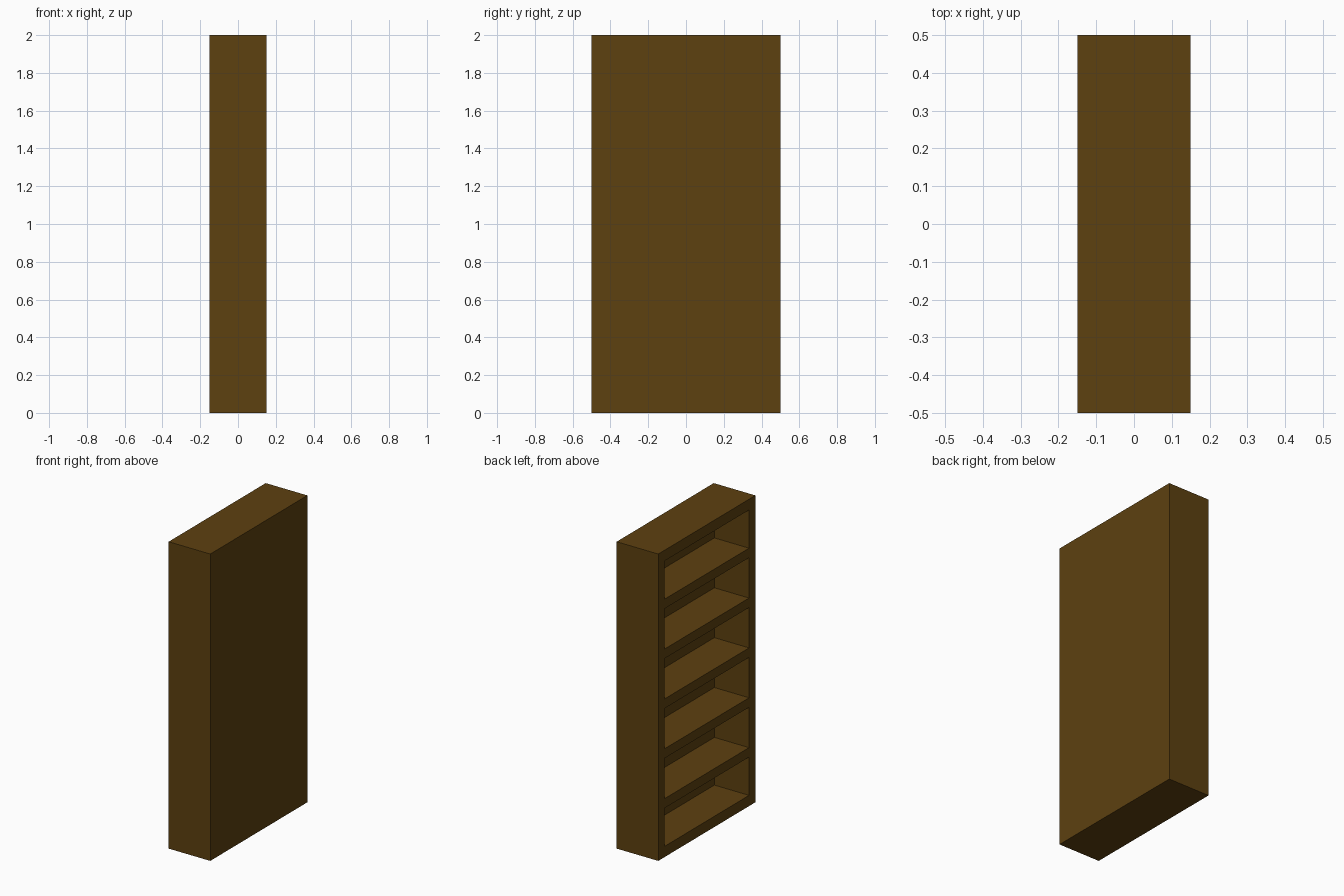
import bpy
import bmesh
from mathutils import Vector

if "Cube" in bpy.data.objects:
    bpy.data.objects.remove(bpy.data.objects["Cube"])

W, D, H = 1.0, 0.30, 2.0          # width along y, depth along x, height
WALL, END, SHELF, INNER = 0.065, 0.07, 0.062, 0.25
shelf_z = [0.35 + 0.325 * i for i in range(5)]

# opening limits, bottom to top
edges = [END] + [z + s * SHELF / 2 for z in shelf_z for s in (-1, 1)] + [H - END]
openings = list(zip(edges[0::2], edges[1::2]))

# solid block
bm = bmesh.new()
bmesh.ops.create_cube(bm, size=1.0)
bmesh.ops.scale(bm, vec=(D, W, H), verts=bm.verts)
bmesh.ops.translate(bm, vec=(0, 0, H / 2), verts=bm.verts)


def open_side():
    return [f for f in bm.faces if f.normal.x < -0.9]


def cut(co, no):
    faces = open_side()
    geom = set(faces)
    for f in faces:
        geom.update(f.edges)
        geom.update(f.verts)
    bmesh.ops.bisect_plane(bm, geom=list(geom), plane_co=co, plane_no=no)
    bm.normal_update()


# divide the open side into frame, shelf edges and openings
bm.normal_update()
for y in (-W / 2 + WALL, W / 2 - WALL):
    cut((0, y, 0), (0, 1, 0))
for z in edges:
    cut((0, 0, z), (0, 0, 1))

# push each opening in to form the compartments
cells = []
for f in open_side():
    c = f.calc_center_median()
    if abs(c.y) < W / 2 - WALL and any(a < c.z < b for a, b in openings):
        cells.append(f)
res = bmesh.ops.extrude_discrete_faces(bm, faces=cells)
verts = {v for f in res["faces"] for v in f.verts}
bmesh.ops.translate(bm, vec=Vector((INNER, 0, 0)), verts=list(verts))
bmesh.ops.recalc_face_normals(bm, faces=bm.faces)

mesh = bpy.data.meshes.new("bookcase")
bm.to_mesh(mesh)
bm.free()
bookcase = bpy.data.objects.new("bookcase", mesh)
bpy.context.collection.objects.link(bookcase)

# dark wood
wood = bpy.data.materials.new("dark_wood")
wood.diffuse_color = (0.11, 0.052, 0.005, 1)
wood.use_nodes = True
wood.node_tree.nodes["Principled BSDF"].inputs["Base Color"].default_value = wood.diffuse_color
mesh.materials.append(wood)
